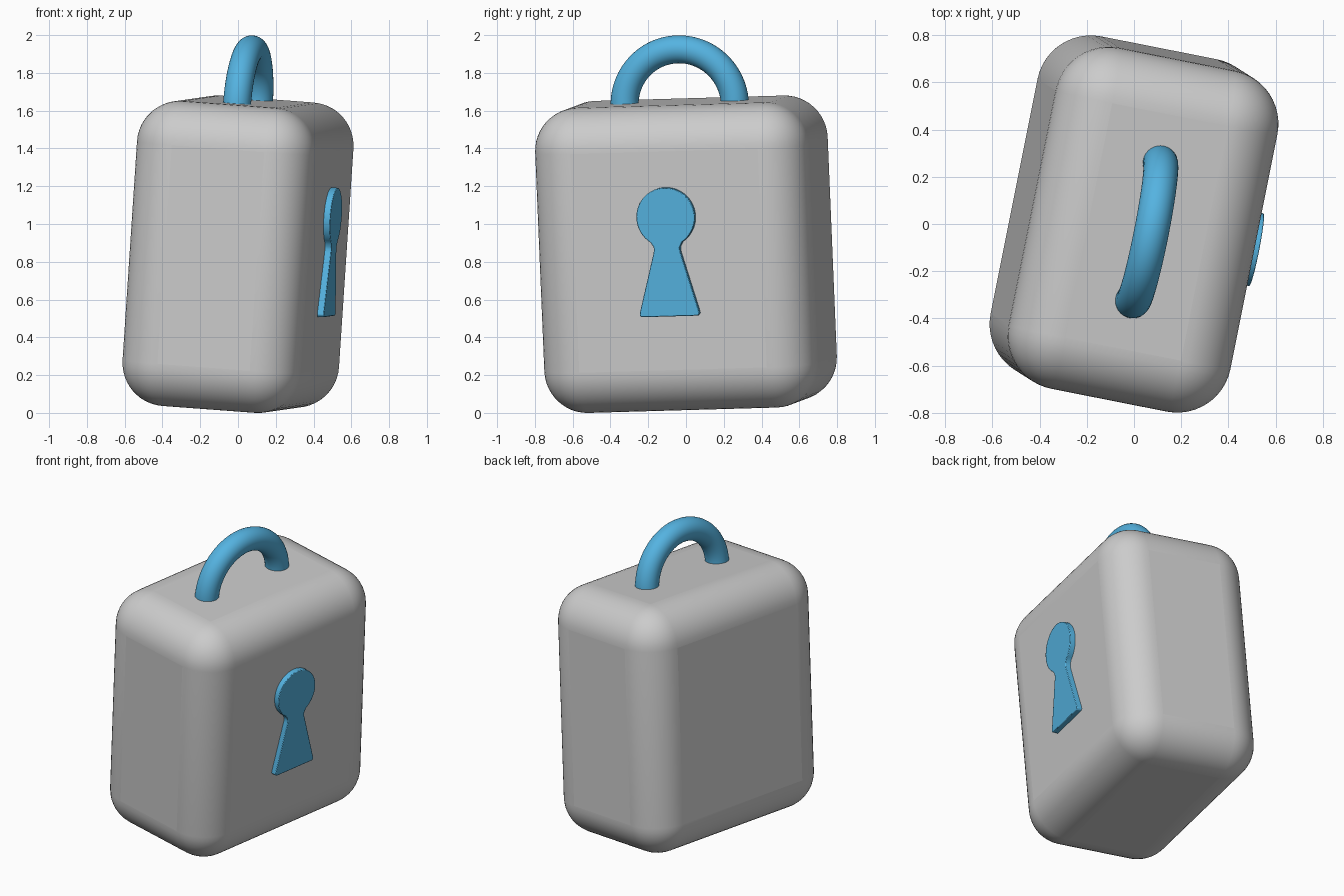
import bpy, bmesh, math
from mathutils import Matrix, Vector

if "Cube" in bpy.data.objects:
    bpy.data.objects.remove(bpy.data.objects["Cube"])

# Tilted frame shared by all parts
y_ax = Vector((0.196, 0.98, 0.028)).normalized()
z_ax = Vector((0.066, -0.042, 1.0))
x_ax = y_ax.cross(z_ax).normalized()
z_ax = x_ax.cross(y_ax)
FRAME = Matrix.Translation((0, 0, 0.84)) @ Matrix((x_ax, y_ax, z_ax)).transposed().to_4x4()
W, D, H, R = 0.96, 1.473, 1.62, 0.23

blue = bpy.data.materials.new("blue")
blue.diffuse_color = (0.09, 0.45, 0.75, 1)
blue.use_nodes = True
blue.node_tree.nodes["Principled BSDF"].inputs["Base Color"].default_value = blue.diffuse_color


def add_part(name, bm, material=None, bevel=0, segments=1, angle=30):
    bmesh.ops.recalc_face_normals(bm, faces=bm.faces)
    mesh = bpy.data.meshes.new(name)
    bm.to_mesh(mesh)
    bm.free()
    obj = bpy.data.objects.new(name, mesh)
    bpy.context.collection.objects.link(obj)
    obj.matrix_world = FRAME
    if material:
        mesh.materials.append(material)
    if bevel:
        mod = obj.modifiers.new("rounding", 'BEVEL')
        mod.width, mod.segments = bevel, segments
        mod.limit_method, mod.angle_limit = 'ANGLE', math.radians(40)
    bpy.ops.object.select_all(action='DESELECT')
    obj.select_set(True)
    bpy.context.view_layer.objects.active = obj
    bpy.ops.object.shade_smooth_by_angle(angle=math.radians(angle))
    return obj


# Rounded box body
bm = bmesh.new()
bmesh.ops.create_cube(bm, size=1, matrix=Matrix.Diagonal((W, D, H, 1)))
add_part("body", bm, bevel=R, segments=12)

# Half-ring shackle on top
bm = bmesh.new()
ring_z = H / 2 - 0.02
circle = bmesh.ops.create_circle(
    bm, segments=32, radius=0.074, cap_ends=False,
    matrix=Matrix.Translation((0, 0.298, ring_z)))
edges = list(bm.edges)
bmesh.ops.spin(bm, geom=list(bm.verts) + edges, cent=(0, 0, ring_z),
               axis=(1, 0, 0), angle=math.pi, steps=48)
bmesh.ops.holes_fill(bm, edges=[e for e in bm.edges if e.is_boundary], sides=0)
add_part("shackle", bm, blue)

# Raised keyhole plate on the +x face: flared base, curved neck, round head
head_z, head_r = 0.233, 0.157
right = [(0.152, -0.293), (0.161, -0.282), (0.158, -0.265),
         (0.072, 0.045), (0.069, 0.063), (0.071, 0.078), (0.080, 0.092)]
start = math.radians(-57)
arc = [start + (math.pi / 2 - start) * i / 24 for i in range(25)]
right += [(head_r * math.cos(a), head_z + head_r * math.sin(a)) for a in arc]
outline = right[:-1] + [(0, head_z + head_r)] + [(-y, z) for y, z in reversed(right[:-1])]
bm = bmesh.new()
face = bm.faces.new([bm.verts.new((W / 2 - 0.02, y, z)) for y, z in outline])
ext = bmesh.ops.extrude_face_region(bm, geom=[face])
bmesh.ops.translate(bm, vec=(0.055, 0, 0),
                    verts=[v for v in ext["geom"] if isinstance(v, bmesh.types.BMVert)])
if not face.is_valid or len(bm.faces) == len(outline) + 1:
    bmesh.ops.holes_fill(bm, edges=[e for e in bm.edges if e.is_boundary], sides=0)
add_part("keyhole", bm, blue, bevel=0.004, segments=2)
